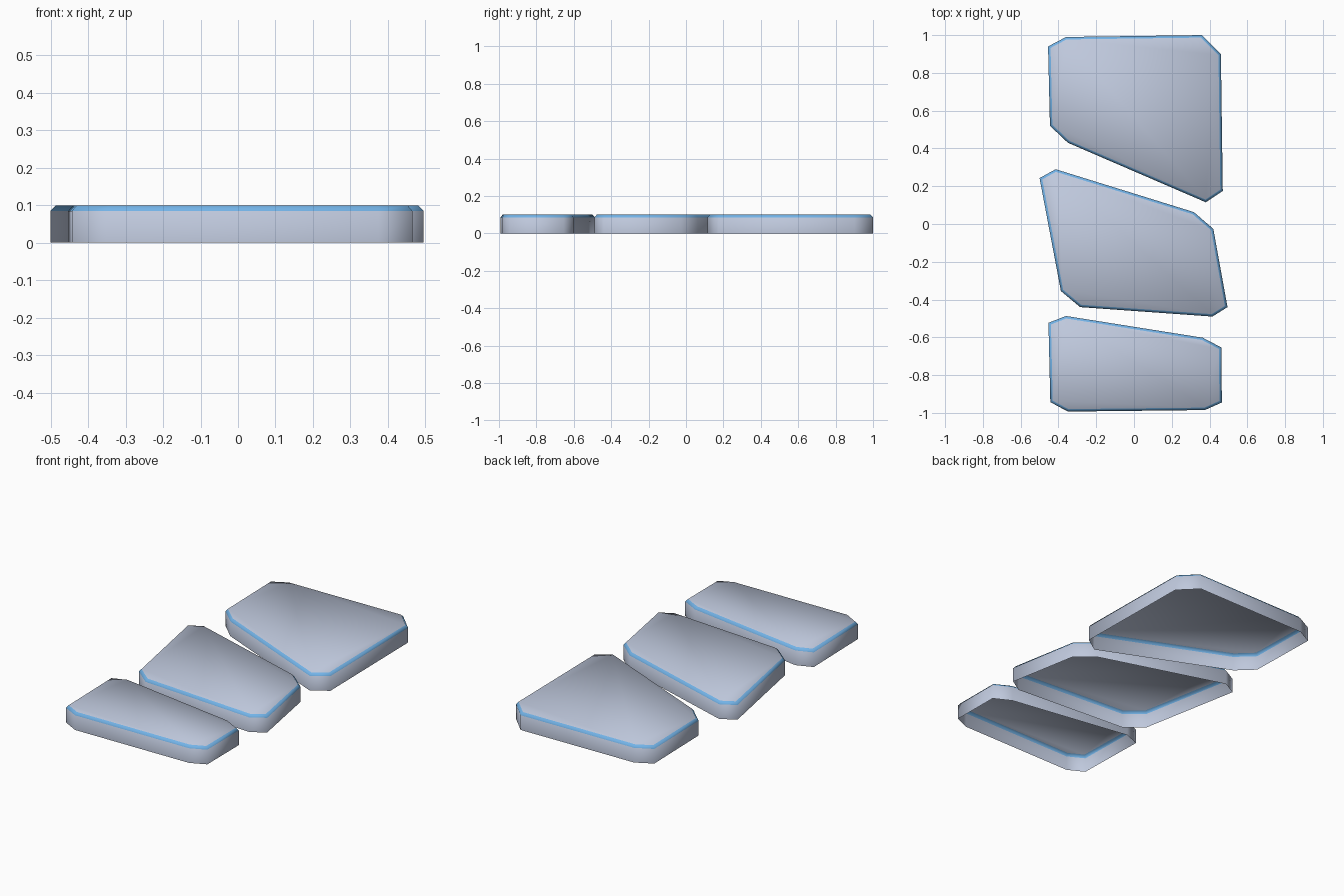
import bpy
from mathutils import Vector

if "Cube" in bpy.data.objects:
    bpy.data.objects.remove(bpy.data.objects["Cube"])


def material(name, rgb):
    m = bpy.data.materials.new(name)
    m.diffuse_color = (*rgb, 1)
    m.use_nodes = True
    m.node_tree.nodes["Principled BSDF"].inputs["Base Color"].default_value = m.diffuse_color
    return m


stone = material("pale slate", (0.52, 0.58, 0.72))
trim = material("sky blue edge", (0.17, 0.45, 0.80))

# Outlines seen from above, clockwise
OUTLINES = {
    "back_stone": [(-.36, .99), (.36, 1.0), (.46, .90), (.47, .175),
                   (.38, .115), (-.35, .43), (-.445, .52), (-.455, .94)],
    "middle_stone": [(-.415, .29), (.317, .063), (.42, -.026), (.495, -.44),
                     (.415, -.49), (-.285, -.44), (-.387, -.355), (-.5, .243)],
    "front_stone": [(-.36, -.487), (.364, -.602), (.463, -.654), (.465, -.945),
                    (.375, -.985), (-.35, -.993), (-.443, -.943), (-.453, -.523)],
}
HEIGHT, SHOULDER, INSET = 0.10, 0.085, 0.013


def inset(pts, d):
    """Move every edge of a counter-clockwise loop inward by d."""
    out = []
    for i, p in enumerate(pts):
        a = (p - pts[i - 1]).normalized()
        b = (pts[(i + 1) % len(pts)] - p).normalized()
        na, nb = Vector((-a.y, a.x)), Vector((-b.y, b.x))
        out.append(p + (na + nb) * d / (1 + na.dot(nb)))
    return out


def build(name, outline):
    pts = [Vector(p) for p in reversed(outline)]
    n = len(pts)
    rings = [(pts, 0), (pts, SHOULDER), (inset(pts, INSET), HEIGHT)]
    verts = [(p.x, p.y, z) for ring, z in rings for p in ring]
    # open-bottomed wall, sloped trim, flat top
    faces = [(r * n + i, r * n + (i + 1) % n, (r + 1) * n + (i + 1) % n, (r + 1) * n + i)
             for r in range(2) for i in range(n)]
    faces.append(tuple(range(2 * n, 3 * n)))
    me = bpy.data.meshes.new(name)
    me.from_pydata(verts, [], faces)
    me.materials.append(stone)
    me.materials.append(trim)
    for f in me.polygons:
        f.use_smooth = True
        f.material_index = 1 if 0.1 < f.normal.z < 0.95 else 0
    bpy.context.collection.objects.link(bpy.data.objects.new(name, me))


for part, outline in OUTLINES.items():
    build(part, outline)
